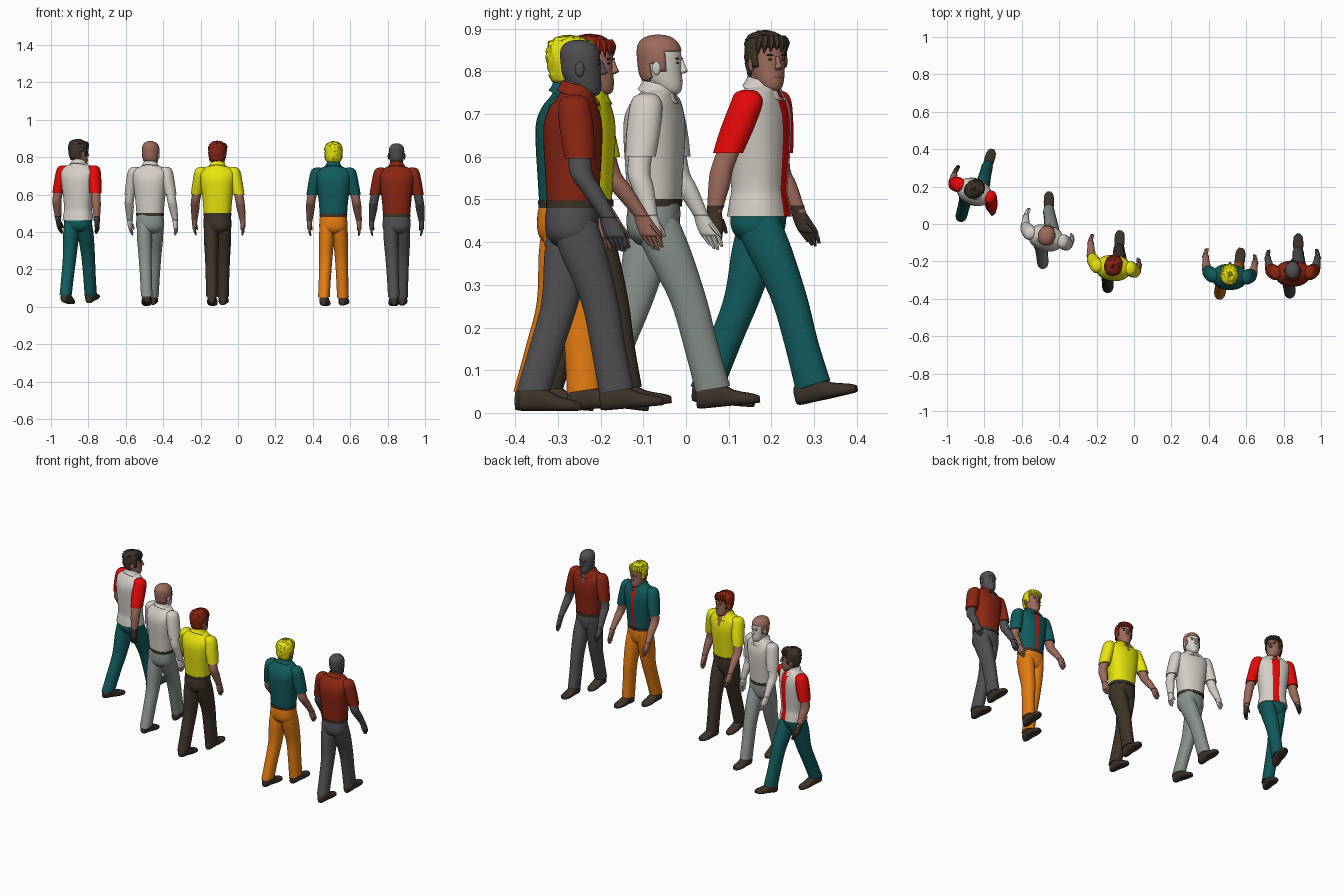
import bpy, bmesh, math, random
from mathutils import Vector, Matrix

if "Cube" in bpy.data.objects:
    bpy.data.objects.remove(bpy.data.objects["Cube"])

random.seed(4)

# ---------- materials ----------
def lin(v):
    v /= 255
    return v / 12.92 if v < 0.04045 else ((v + 0.055) / 1.055) ** 2.4

COL = {"off_white": (212, 206, 198), "red": (250, 10, 10), "teal": (17, 90, 92),
       "dark_brown": (62, 51, 40), "grey_green": (136, 145, 138), "rust": (138, 37, 18),
       "yellow": (245, 242, 15), "orange": (228, 124, 18), "dark_grey": (80, 78, 81),
       "skin_brown": (156, 107, 92)}
MAT = {}
for key, rgb in COL.items():
    MAT[key] = bpy.data.materials.new(key)
    MAT[key].diffuse_color = [lin(c) for c in rgb] + [1]

# ---------- helpers ----------
def finish(name, bm, mats, M, rule=None):
    bmesh.ops.recalc_face_normals(bm, faces=bm.faces)
    drop = []
    if rule:
        for f in bm.faces:
            r = rule(f.calc_center_median())
            if r is None:
                drop.append(f)
            else:
                f.material_index = r
    bmesh.ops.delete(bm, geom=drop, context='FACES')
    me = bpy.data.meshes.new(name)
    bm.to_mesh(me)
    bm.free()
    for m in mats:
        me.materials.append(MAT[m])
    ob = bpy.data.objects.new(name, me)
    bpy.context.collection.objects.link(ob)
    ob.matrix_world = M
    return ob

def catmull(secs, k):
    out = []
    for i in range(len(secs) - 1):
        p = [secs[max(i - 1, 0)], secs[i], secs[i + 1], secs[min(i + 2, len(secs) - 1)]]
        for j in range(k):
            t = j / k
            out.append([0.5 * (2 * b + (c - a) * t + (2 * a - 5 * b + 4 * c - d) * t * t
                               + (3 * b - a - 3 * c + d) * t ** 3) for a, b, c, d in zip(*p)])
    return out + [list(secs[-1])]

def loft(name, secs, mats, M, n=20, k=4, axis='z', e=2.0, rule=None, caps=True, noise=0):
    """Section = centre x, y, z, half width, half depth, tilt (front edge up)."""
    bm = bmesh.new()
    rings = []
    for cx, cy, cz, a, b, tilt in catmull([tuple(s) + (0,) * (6 - len(s)) for s in secs], k):
        ring = []
        for i in range(n):
            w = (i + 0.5) / n * math.tau
            c, s = [math.copysign(abs(v) ** (2 / e), v) for v in (math.cos(w), math.sin(w))]
            g = 1 + random.uniform(-0.3, 1) * noise
            a2, b2 = max(a, .001) * c * g, max(b, .001) * s * g
            if axis == 'z':
                co = (cx + a2, cy + b2, cz + tilt * b2 + (g - 1) * 0.04)
            else:
                co = (cx + a2, cy, max(cz + b2, 0.001))
            ring.append(bm.verts.new(co))
        rings.append(ring)
    for r, q in zip(rings, rings[1:]):
        for i in range(n):
            bm.faces.new((r[i], r[(i + 1) % n], q[(i + 1) % n], q[i]))
    if caps:
        bm.faces.new(rings[0])
        bm.faces.new(rings[-1])
    return finish(name, bm, mats, M, rule)

def ball(name, loc, size, mat, M):
    bm = bmesh.new()
    bmesh.ops.create_uvsphere(bm, u_segments=12, v_segments=8, radius=1,
                              matrix=Matrix.Translation(loc) @ Matrix.Diagonal((*size, 1)))
    return finish(name, bm, [mat], M)

def sec(p, *r):
    return (p.x, p.y, p.z) + r

HEAD = [(0, .022, .742, .008, .010), (0, .019, .748, .022, .024), (0, .010, .765, .032, .037),
        (0, .001, .79, .038, .045), (0, -.002, .82, .041, .047), (0, -.004, .845, .040, .046),
        (0, -.006, .861, .032, .038), (0, -.006, .871, .018, .022), (0, -.006, .874, .002, .002)]

# ---------- body parts ----------
def arm(n, side, pose, sleeve, skin, hand, M):
    ey, wy, ty = pose
    S, E = Vector((side * .092, .004, .712)), Vector((side * .122, ey, .56))
    W, T = Vector((side * .133, wy, .458)), Vector((side * .136, ty, .378))
    C = S.lerp(E, .76)
    loft(n + "sleeve", [(S.x * .9, .004, .744, .012, .014), (S.x * .95, .004, .736, .026, .030),
         sec(S, .033, .039), sec(S.lerp(E, .4), .033, .040), sec(C, .031, .036)], [sleeve], M)
    loft(n + "forearm", [sec(S.lerp(E, .6), .025, .028), sec(E, .024, .027),
         sec(E.lerp(W, .35), .023, .026), sec(W, .015, .018)], [skin], M)
    # palm, four fingers and thumb
    K = W.lerp(T, .52)
    loft(n + "palm", [sec(W.lerp(E, .15 if hand != skin else 0), .018, .021), sec(W, .015, .018),
         sec(W.lerp(T, .25), .013, .022), sec(K, .011, .023), sec(W.lerp(T, .6), .006, .020)], [hand], M)
    for i in range(4):
        o = Vector((0, -.017 + .0115 * i, 0))
        tip = T + o * .8 + Vector((-side * .008, 0, (.010, .002, 0, .007)[i]))
        loft(n + "finger", [sec(K + o, .006, .006), sec((K + o).lerp(tip, .6) + Vector((side * .003, 0, 0)), .006, .0055),
             sec(tip, .003, .003)], [hand], M, n=8, k=2)
    a = W.lerp(T, .2) + Vector((-side * .004, .014, 0))
    b = W.lerp(T, .62) + Vector((-side * .012, .027, 0))
    loft(n + "thumb", [sec(a, .008, .008), sec(a.lerp(b, .6), .007, .007), sec(b, .003, .003)],
         [hand], M, n=8, k=2)

def leg(n, side, fx, fy, pitch, trousers, M):
    H, A = Vector((side * .034, 0, .45)), Vector((fx, fy, .052))
    knee = H.lerp(A, .48) + Vector((0, .014, 0))
    tilt = max(pitch, 0) * 1.2 + .05
    loft(n + "trouser_leg", [sec(H, .036, .056), sec(H.lerp(knee, .4), .040, .055),
         sec(knee, .035, .044), sec(knee.lerp(A, .5), .032, .041), sec(A, .031, .041, tilt)],
         [trousers], M, n=24, k=5, e=2.2)
    # shoe pivots about the heel so that it stays above the ground
    lift = max(-pitch, 0) * .10
    F = (M @ Matrix.Translation((fx, fy - .035, .004 + lift)) @ Matrix.Rotation(pitch, 4, 'X')
         @ Matrix.Translation((0, .035, 0)))
    loft(n + "shoe", [(0, -.037, .024, .013, .020), (0, -.024, .028, .022, .027), (0, .015, .030, .024, .030),
         (0, .055, .018, .028, .019), (0, .095, .012, .024, .013), (0, .112, .010, .010, .008)],
         ["dark_brown"], F, n=18, k=3, axis='y', e=2.5)

def head(n, skin, hair, spike, M):
    loft(n + "head", HEAD, [skin], M, n=28, k=4)
    loft(n + "nose", [(0, .045, .823, .005, .005), (0, .049, .805, .006, .008),
         (0, .051, .797, .009, .010), (0, .046, .791, .006, .006)], [skin], M, n=10, k=3)
    loft(n + "lips", [(0, .042, .779, .010, .003), (0, .042, .775, .014, .0055),
         (0, .041, .770, .009, .004)], [skin], M, n=12, k=2)
    for s in (-1, 1):
        ball(n + "ear", (s * .042, -.004, .805), (.006, .011, .018), skin, M)
        ball(n + "brow", (s * .018, .0405, .826), (.010, .004, .0025), hair or skin, M)
        ball(n + "eye", (s * .017, .0405, .816), (.006, .003, .0025), "dark_brown", M)
    if hair:
        def hairline(c):
            if c.y > .016:
                low = .846
            elif c.y > .002:
                low = .797
            else:
                low = .773 if c.y < -.02 else .812
            return 0 if c.z > low else None
        secs = [(x, y - .005, .81 + (z - .81) * 1.13, a * 1.13, b * 1.14) for x, y, z, a, b in HEAD]
        ob = loft(n + "hair", secs, [hair], M, n=32, k=4, rule=hairline, noise=spike)
        mod = ob.modifiers.new("thickness", 'SOLIDIFY')
        mod.thickness, mod.offset = .006, -1
        if spike > .05:
            # loose locks over the forehead and temples
            for i in range(-3, 4):
                w = math.pi / 2 + i * .33
                d = Vector((math.cos(w) * .041, math.sin(w) * .045 - .003, 0))
                loft(n + "lock", [sec(d * .85 + Vector((0, 0, .872)), .008, .008),
                     sec(d * 1.08 + Vector((0, 0, .856)), .010, .007),
                     sec(d * 1.1 + Vector((.004, 0, .838 - .004 * abs(i))), .001, .001)], [hair], M, n=6, k=2)

def person(n, pos, yaw, head_yaw, leg_yaw, shirt, sleeve, trousers, skin, hand, hair, spike,
           left_arm, right_arm, left_foot, right_foot, front, belt=True):
    base = Matrix.Translation(pos)
    rot = lambda d: Matrix.Rotation(math.radians(d), 4, 'Z')
    up, low = base @ rot(yaw), base @ rot(leg_yaw)
    # shirt, with an open neck or a central stripe cut into its front faces
    width = {"stripe": .021, "tie": .011}.get(front)
    def paint(c):
        if c.y < .01:
            return 0
        if width:
            return int(abs(c.x) < width)
        return int(abs(c.x) < .42 * (c.z - .685))
    hem = [(0, 0, .484, .071, .060)] if belt else [(0, 0, .448, .083, .072), (0, 0, .48, .079, .067)]
    torso = hem + [(0, 0, .51, .074, .062), (0, 0, .56, .078, .065), (0, 0, .63, .087, .069),
                   (0, 0, .68, .094, .068), (0, .002, .715, .096, .057), (0, .006, .737, .074, .044),
                   (0, .010, .752, .044, .037), (0, .011, .758, .033, .033)]
    loft(n + "shirt", torso, [shirt, "red" if width else skin], up, n=48, k=5, e=2.3, rule=paint)
    loft(n + "neck", [(0, .006, .73, .034, .034), (0, .010, .757, .030, .031), (0, .014, .79, .029, .032)],
         [skin], up)
    collar = loft(n + "collar", [(0, .012, .738, .055, .051, -.35), (0, .011, .755, .042, .042, -.3),
                  (0, .008, .770, .035, .036, -.25)], [shirt], up, n=32, k=3, caps=False,
                  rule=lambda c: None if c.y > .02 and abs(c.x) < .008 + (c.z - .72) * .25 else 0)
    collar.modifiers.new("thickness", 'SOLIDIFY').thickness = .003
    arm(n + "left_", -1, left_arm, sleeve, skin, hand, up)
    arm(n + "right_", 1, right_arm, sleeve, skin, hand, up)
    head(n, skin, hair, spike, up @ Matrix.Translation((0, .02, 0)) @ rot(head_yaw))
    # trousers, belt and shoes
    loft(n + "trouser_seat", [(0, 0, .492, .070, .059), (0, -.002, .46, .074, .063),
         (0, -.003, .42, .074, .060), (0, 0, .395, .055, .045), (0, 0, .385, .02, .02)],
         [trousers], low, n=32, e=2.3)
    if belt:
        loft(n + "belt", [(0, 0, .480, .0735, .0625), (0, 0, .497, .0745, .0635)], ["dark_brown"], up,
             n=40, k=1, e=2.3)
        loft(n + "buckle", [(0, .062, .481, .010, .004), (0, .062, .496, .010, .004)], ["dark_brown"], up,
             n=4, k=1)
    leg(n + "left_", -1, *left_foot, trousers, low)
    leg(n + "right_", 1, *right_foot, trousers, low)

# ---------- the five walkers, left to right ----------
person("first_walker_", (-.855, .172, .012), -22, -36, -17, "off_white", "red", "teal",
       "skin_brown", "dark_brown", "dark_brown", .08, (.0, .045, .085), (-.045, -.06, -.062),
       (-.028, -.135, -.08), (.028, .140, .22), "stripe", belt=False)
person("second_walker_", (-.47, -.074, .004), -15, 0, 0, "off_white", "off_white", "grey_green",
       "off_white", "off_white", "skin_brown", .0, (.025, .078, .115), (-.005, .025, .035),
       (-.018, -.125, -.12), (.015, .137, .10), "open")
person("third_walker_", (-.11, -.235, .003), -5, -12, -3, "yellow", "yellow", "dark_brown",
       "skin_brown", "skin_brown", "rust", .08, (.045, .12, .155), (-.01, .025, .045),
       (-.025, -.095, -.08), (.025, .092, .10), "open")
person("fourth_walker_", (.51, -.283, 0), -3, 0, -6, "teal", "teal", "orange",
       "skin_brown", "skin_brown", "yellow", .10, (.025, .10, .13), (.015, .08, .11),
       (-.042, -.085, 0), (.046, .050, .08), "tie")
person("fifth_walker_", (.848, -.265, 0), 0, 0, 0, "rust", "rust", "dark_grey",
       "dark_grey", "dark_grey", None, 0, (.02, .08, .11), (.02, .083, .115),
       (-.015, -.092, 0), (.030, .102, .09), "open")

# ---------- smooth shading with sharp edges kept ----------
for ob in bpy.data.objects:
    ob.select_set(True)
bpy.context.view_layer.objects.active = bpy.data.objects[0]
bpy.ops.object.shade_smooth_by_angle(angle=math.radians(40))

for m in bpy.data.materials:
    if m.users and not m.is_grease_pencil:
        m.use_nodes = True
        m.node_tree.nodes["Principled BSDF"].inputs["Base Color"].default_value = m.diffuse_color
